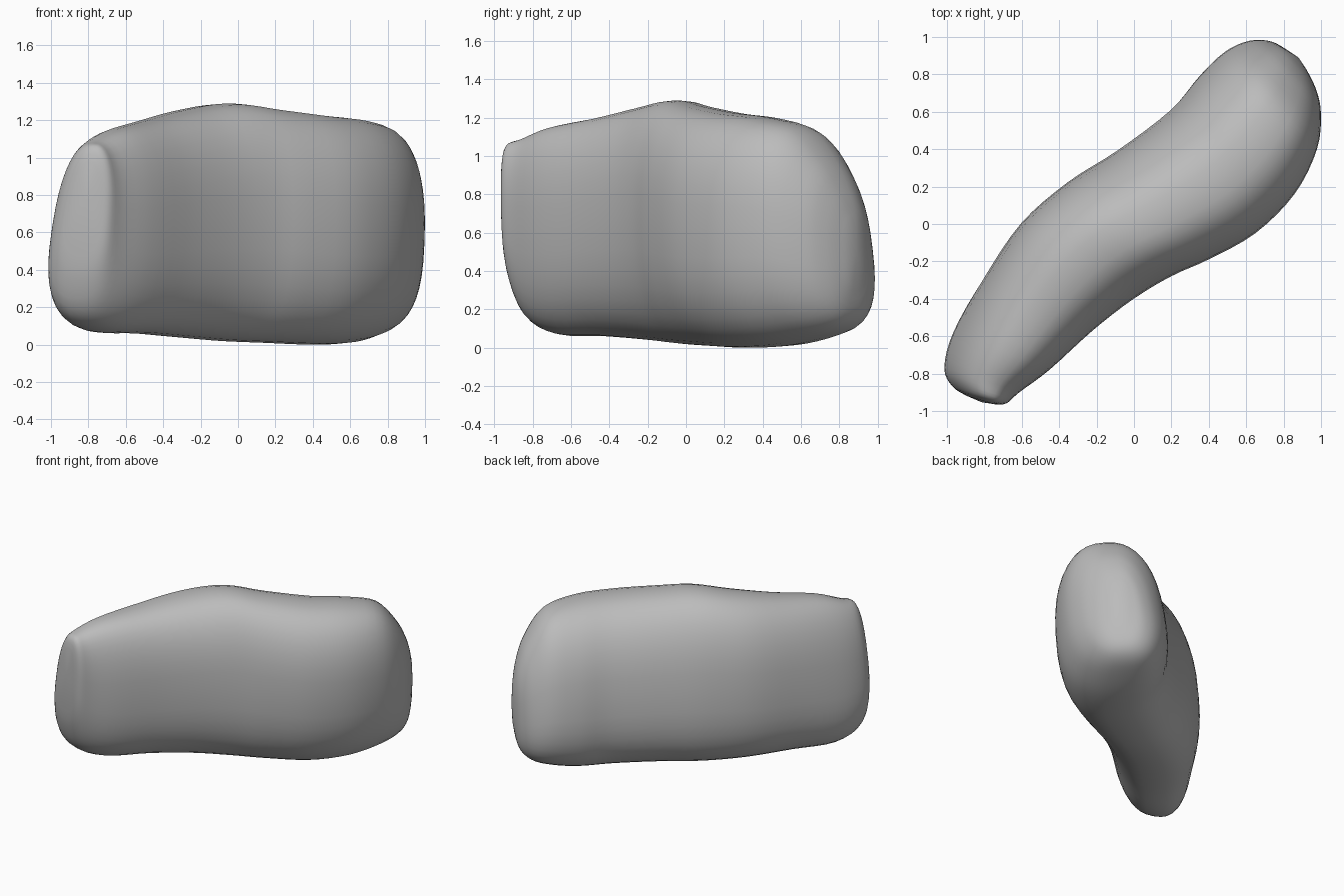
import bpy
import bmesh
from math import cos, sin, tau, copysign
from mathutils import Vector

default_cube = bpy.data.objects.get("Cube")
if default_cube:
    bpy.data.objects.remove(default_cube, do_unlink=True)

RING_SIDES = 40
STEPS = 4
ROUNDNESS = 2.5

# Cross-sections along the winding body:
# back edge x, y, front edge x, y, bottom, top, lean of the top towards the front edge
STATIONS = [
    (-.89, -.92, -.74, -.965, .56, .98, .3),
    (-.96, -.87, -.68, -.96, .35, 1.06, .3),
    (-1, -.77, -.61, -.90, .16, 1.09, .25),
    (-.95, -.58, -.45, -.78, .07, 1.15, .2),
    (-.80, -.30, -.22, -.57, .06, 1.20, .12),
    (-.60, 0, 0, -.40, .04, 1.255, .08),
    (-.35, .22, .20, -.28, .02, 1.29, .08),
    (-.08, .39, .40, -.19, .01, 1.26, .1),
    (.20, .60, .65, -.05, 0, 1.225, .12),
    (.36, .78, .86, .16, .01, 1.2, .15),
    (.50, .91, .98, .40, .05, 1.14, .18),
    (.63, .97, 1, .60, .10, .97, .2),
    (.74, .97, .97, .73, .18, .81, .18),
    (.82, .93, .92, .83, .32, .67, .1),
]


def make_material(name, colour):
    material = bpy.data.materials.new(name)
    material.use_nodes = True
    material.diffuse_color = colour
    shader = material.node_tree.nodes["Principled BSDF"]
    shader.inputs["Base Color"].default_value = colour
    return material


def blend(a, b, c, d, t):
    """Smooth curve through b and c, guided by their neighbours."""
    return b + (c - a) * t / 2 + (a - 2.5 * b + 2 * c - d / 2) * t**2 \
        + (1.5 * (b - c) + (d - a) / 2) * t**3


def smooth_stations(stations):
    last = len(stations) - 1
    result = []
    for i in range(last):
        group = [stations[min(max(i + k, 0), last)] for k in (-1, 0, 1, 2)]
        for step in range(STEPS):
            result.append([blend(*values, step / STEPS) for values in zip(*group)])
    result.append(stations[last])
    return result


def rounded(value):
    return copysign(abs(value) ** (2 / ROUNDNESS), value)


def section_points(station):
    """Rounded outline spanning the two plan edges; its back slopes more than its front."""
    back_x, back_y, front_x, front_y, bottom, top, lean = station
    back, front = Vector((back_x, back_y, 0)), Vector((front_x, front_y, 0))
    centre, half = (back + front) / 2, (front - back) / 2
    width = (1 + lean**2) ** -0.5
    for k in range(RING_SIDES):
        angle = tau * k / RING_SIDES
        u, v = rounded(cos(angle)), rounded(sin(angle))
        point = centre + half * (u + lean * v * (1 - u / 2)) * width
        point.z = (bottom + top) / 2 + v * (top - bottom) / 2
        yield point


def close_end(bm, ring, bulge):
    middle = sum((v.co for v in ring), Vector()) / len(ring)
    tip = bm.verts.new(middle + Vector(bulge))
    for k, vert in enumerate(ring):
        bm.faces.new((vert, ring[k - 1], tip))


# Body: skin the sections and close both ends
bm = bmesh.new()
rings = [[bm.verts.new(p) for p in section_points(s)] for s in smooth_stations(STATIONS)]
for ring, following in zip(rings, rings[1:]):
    for k in range(RING_SIDES):
        bm.faces.new((ring[k - 1], ring[k], following[k], following[k - 1]))
close_end(bm, rings[0], (0, -.01, 0))
close_end(bm, rings[-1], (.01, .01, 0))
bmesh.ops.recalc_face_normals(bm, faces=bm.faces)

mesh = bpy.data.meshes.new("cushion_body")
bm.to_mesh(mesh)
bm.free()
body = bpy.data.objects.new("cushion_body", mesh)
bpy.context.collection.objects.link(body)
mesh.materials.append(make_material("plain grey", (.5, .5, .5, 1)))
mesh.shade_smooth()
